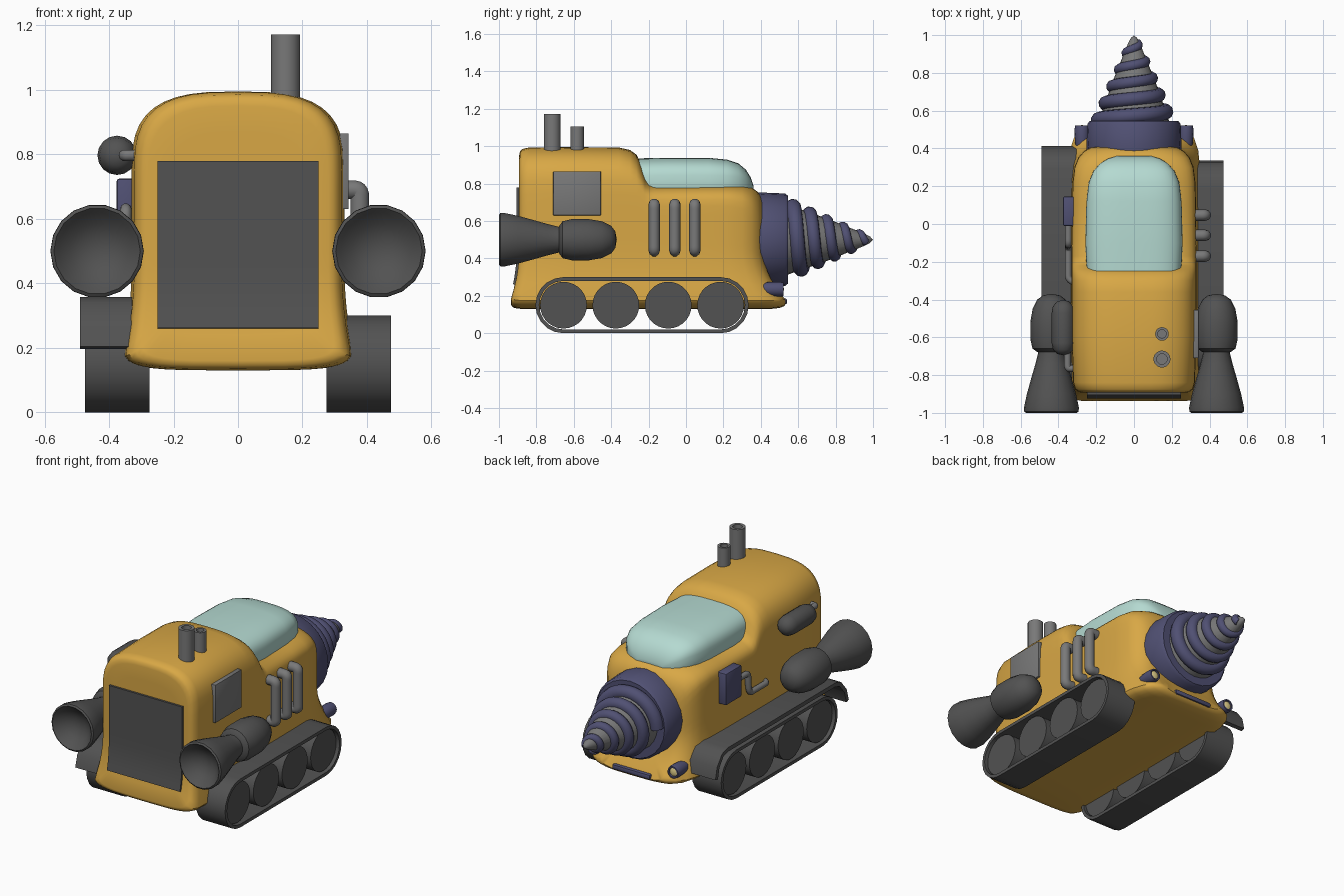
import bpy, bmesh, math
from mathutils import Vector

if "Cube" in bpy.data.objects:
    bpy.data.objects.remove(bpy.data.objects["Cube"])

def mat(name, *rgb):
    m = bpy.data.materials.new(name)
    m.diffuse_color = (*rgb, 1)
    m.use_nodes = True
    m.node_tree.nodes["Principled BSDF"].inputs["Base Color"].default_value = m.diffuse_color
    return m

YELLOW = mat("yellow_paint", .69, .39, .06)
GLASS = mat("pale_glass", .46, .70, .64)
BLUE = mat("blue_steel", .08, .08, .17)
DARK = mat("dark_grey", .085, .085, .085)
MID = mat("mid_grey", .19, .19, .19)
LENS = mat("lens_yellow", .75, .62, .25)

def add(name, bm, m):
    bmesh.ops.recalc_face_normals(bm, faces=bm.faces)
    me = bpy.data.meshes.new(name)
    bm.to_mesh(me)
    bm.free()
    ob = bpy.data.objects.new(name, me)
    bpy.context.collection.objects.link(ob)
    me.materials.append(m)
    return ob

def skin(name, rings, m, cap=True):
    """Join closed rings of points with quads."""
    bm = bmesh.new()
    vs = [[bm.verts.new(p) for p in r] for r in rings]
    n = len(vs[0])
    for a, b in zip(vs, vs[1:]):
        for i in range(n):
            bm.faces.new((a[i], a[(i + 1) % n], b[(i + 1) % n], b[i]))
    if cap:
        bm.faces.new(vs[0])
        bm.faces.new(vs[-1])
    bmesh.ops.remove_doubles(bm, verts=bm.verts, dist=1e-5)
    return add(name, bm, m)

def lathe(name, prof, m, a=0, b=0, n=20, axis='y'):
    """Profile of (position, radius); axis y through x=a, z=b, or axis z through x=a, y=b."""
    rings = []
    for t, r in prof:
        ring = []
        for i in range(n):
            ang = 2 * math.pi * i / n
            u, v = a + r * math.cos(ang), b + r * math.sin(ang)
            ring.append((u, t, v) if axis == 'y' else (u, v, t))
        rings.append(ring)
    return skin(name, rings, m, cap=False)

def ribbon(name, pts, x0, x1, thick, m, closed=False):
    """Strip along a (y, z) path, given width in x and a thickness."""
    bm = bmesh.new()
    vs = [(bm.verts.new((x0, y, z)), bm.verts.new((x1, y, z))) for y, z in pts]
    for p, q in zip(vs, vs[1:] + (vs[:1] if closed else [])):
        bm.faces.new((p[0], p[1], q[1], q[0]))
    ob = add(name, bm, m)
    s = ob.modifiers.new("thickness", 'SOLIDIFY')
    s.thickness, s.offset = thick, 0
    return ob

def box(name, lo, hi, m, bevel=.008):
    bm = bmesh.new()
    bmesh.ops.create_cube(bm, size=1)
    for v in bm.verts:
        v.co = Vector([(l + h) / 2 + c * (h - l) for l, h, c in zip(lo, hi, v.co)])
    ob = add(name, bm, m)
    mod = ob.modifiers.new("bevel", 'BEVEL')
    mod.width, mod.segments = bevel, 2
    return ob

def tube(name, pts, r, m, radii=None, kind='NURBS'):
    c = bpy.data.curves.new(name, 'CURVE')
    c.dimensions = '3D'
    c.bevel_depth, c.bevel_resolution, c.use_fill_caps = r, 3, True
    s = c.splines.new(kind)
    s.points.add(len(pts) - 1)
    for i, p in enumerate(pts):
        s.points[i].co = (*p, 1)
        s.points[i].radius = radii[i] if radii else 1
    if kind == 'NURBS':
        s.order_u, s.use_endpoint_u, s.resolution_u = 3, True, 5
    c.materials.append(m)
    bpy.context.collection.objects.link(bpy.data.objects.new(name, c))

def flare(z):
    return min(1, max(0, (.45 - z) / .27)) ** 2

def section(y, hw, zb, zt, rt):
    """Rounded section: soft shoulders of height rt, tighter lower corners."""
    rb, half = .08, []
    for i in range(9):
        a = math.pi / 2 * i / 8
        half.append((hw * math.sin(a) ** .5, zb + rb - rb * math.cos(a) ** .5))
    for i in range(1, 9):
        half.append((hw, zb + rb + (zt - rt - zb - rb) * i / 9))
    for i in range(11):
        a = math.pi / 2 * i / 10
        half.append((hw * max(0, math.cos(a)) ** .667, zt - rt + rt * math.sin(a) ** .667))
    return [(x, y, z) for x, z in half] + [(-x, y, z) for x, z in half[-2:0:-1]]

def shrink(ring, k):
    zc = (min(p[2] for p in ring) + max(p[2] for p in ring)) / 2
    return [(x * k, y, zc + (z - zc) * k) for x, y, z in ring]

def loft(name, stations, m, flared=False):
    rings = [section(*s) for s in stations]
    caps = (.8, .6, .4, .2, .02)
    rings = [shrink(rings[0], k) for k in caps[::-1]] + rings + [shrink(rings[-1], k) for k in caps]
    if flared:
        def bend(p):
            x, y, z = p
            f = flare(z)
            dy = .12 * min(1, max(0, y / .4)) - .045 * min(1, max(0, -y / .9))
            return (x * (1 + .09 * f), y + dy * f, z)
        rings = [[bend(p) for p in r] for r in rings]
    return skin(name, rings, m)

# Body with raised engine cover and sloping nose
loft("body", [(-.892, .28, .16, .95, .24), (-.888, .295, .145, .972, .24), (-.875, .312, .135, .985, .25),
              (-.84, .322, .13, .993, .25), (-.6, .33, .13, .995, .25), (-.36, .33, .13, .993, .25),
              (-.30, .33, .13, .98, .24), (-.265, .33, .13, .955, .22), (-.24, .33, .13, .91, .19),
              (-.22, .33, .13, .85, .15), (-.20, .33, .13, .815, .13), (-.17, .33, .13, .80, .12),
              (.1, .328, .13, .80, .12), (.22, .325, .13, .80, .12), (.3, .315, .13, .795, .13),
              (.35, .295, .13, .78, .15), (.385, .265, .135, .755, .17), (.405, .23, .145, .72, .18),
              (.412, .2, .155, .69, .18)], YELLOW, True)

# Canopy
loft("canopy", [(-.25, .25, .72, .935, .13), (-.1, .258, .72, .938, .13), (.12, .252, .72, .938, .13),
                (.22, .24, .72, .928, .12), (.28, .215, .72, .908, .1), (.32, .18, .71, .875, .08),
                (.345, .14, .7, .835, .05), (.36, .09, .69, .79, .02)], GLASS)

# Front grille panel following the flare
ribbon("grille", [(-.893 - .04 * flare(z), z) for z in [.26 + .52 * i / 12 for i in range(13)]],
       -.25, .25, .024, DARK)

# Drill
lathe("drill_collar", [(.36, 0), (.36, .25), (.41, .252), (.53, .247), (.545, .235), (.545, 0)], BLUE, 0, .5, 24)
lathe("drill_cone", [(.52, .195), (.75, .115), (.96, .03), (.985, .016), (1.0, 0)], MID, 0, .5, 24)
pts, radii, N = [], [], 190
for i in range(N + 1):
    t = i / N
    a, r = math.pi - t * 4.6 * 2 * math.pi, .186 - .166 * t
    pts.append((r * math.cos(a), .55 + .41 * t, .5 + r * math.sin(a)))
    radii.append(1 - .5 * t)
tube("drill_thread", pts, .043, BLUE, radii, 'POLY')

# Tracks, wheels, thrusters and headlights on both sides
loop = [(.185 + .14 * math.cos(a), .15 + .14 * math.sin(a)) for a in [math.pi * (i / 10 - .5) for i in range(11)]]
loop += [(-.47 - y, .30 - z) for y, z in loop]
for s, side in ((1, "right"), (-1, "left")):
    ribbon(side + "_track", loop, s * .275, s * .475, .02, DARK, True)
    for i in range(4):
        y = -.655 + .28 * i
        rings = [[(s * x, y + r * math.cos(k * math.pi / 14), .15 + r * math.sin(k * math.pi / 14))
                  for k in range(28)] for x, r in ((.29, .125), (.455, .125))]
        skin(f"{side}_wheel_{i + 1}", rings, DARK)
    lathe(side + "_thruster_nozzle",
          [(-.64, 0), (-.64, .07), (-.68, .07), (-.74, .085), (-.82, .108), (-.9, .13), (-.97, .145),
           (-.993, .144), (-1.0, .134), (-.985, .12), (-.95, .085), (-.93, .04), (-.925, 0)],
          DARK, s * .437, .5, 18)
    lathe(side + "_thruster_pod",
          [(-.68, 0), (-.678, .075), (-.66, .1), (-.61, .112), (-.52, .112), (-.45, .1),
           (-.4, .075), (-.378, .045), (-.37, 0)], DARK, s * .437, .5, 18)
    lathe(side + "_headlight", [(.40, 0), (.40, .03), (.435, .038), (.50, .04), (.522, .036), (.522, .028),
                                (.505, .026), (.505, 0)], BLUE, s * .275, .235, 16)
    lathe(side + "_headlight_lens", [(.50, .028), (.515, .025), (.525, 0)], LENS, s * .275, .235, 16)

# Fender over the left track
ribbon("left_fender", [(-.88, .2), (-.86, .27), (-.81, .33), (-.76, .345), (.29, .345), (.34, .33), (.385, .27),
                       (.4, .2)], -.49, -.28, .025, DARK)

# Bar under the drill
box("bumper_bar", (-.13, .50, .155), (.13, .54, .185), BLUE)

# Exhaust stacks
for name, y, r, top in (("large_exhaust", -.715, .045, 1.172), ("small_exhaust", -.582, .036, 1.105)):
    lathe(name, [(.95, 0), (.95, r), (top, r), (top, r * .62), (top - .08, r * .62), (top - .08, 0)],
          MID, .148, y, 20, 'z')

# Right side: access panel and bent pipes
box("side_panel", (.315, -.71, .63), (.343, -.455, .865), MID, .003)
for i, y in enumerate((-.17, -.06, .047)):
    tube(f"side_pipe_{i + 1}", [(.31, y, .69), (.345, y, .69), (.378, y, .69), (.378, y, .65), (.378, y, .56),
                                (.378, y, .48), (.378, y, .44), (.345, y, .44), (.31, y, .44)], .03, MID)

# Left side: control box, conduit and small tank
box("control_box", (-.376, -.01, .53), (-.31, .145, .725), BLUE)
tube("conduit", [(-.348, .0, .63), (-.348, -.06, .63), (-.348, -.11, .63), (-.348, -.11, .58), (-.348, -.12, .5),
                 (-.348, -.17, .5), (-.348, -.25, .5), (-.348, -.3, .5), (-.31, -.31, .5)], .018, MID)
lathe("side_tank", [(-.695, 0), (-.688, .032), (-.665, .054), (-.63, .061), (-.47, .061), (-.435, .054),
                    (-.41, .032), (-.402, 0)], DARK, -.375, .797, 16)
tube("tank_pipe", [(-.352, -.66, .797), (-.352, -.73, .797), (-.352, -.765, .797), (-.33, -.765, .797),
                   (-.30, -.765, .797)], .018, MID)

# Bake modifiers and curves, then smooth shading with crisp edges
bpy.ops.object.select_all(action='SELECT')
bpy.context.view_layer.objects.active = bpy.data.objects["body"]
bpy.ops.object.convert(target='MESH')
bpy.ops.object.select_all(action='SELECT')
bpy.ops.object.shade_smooth_by_angle(angle=math.radians(40))
